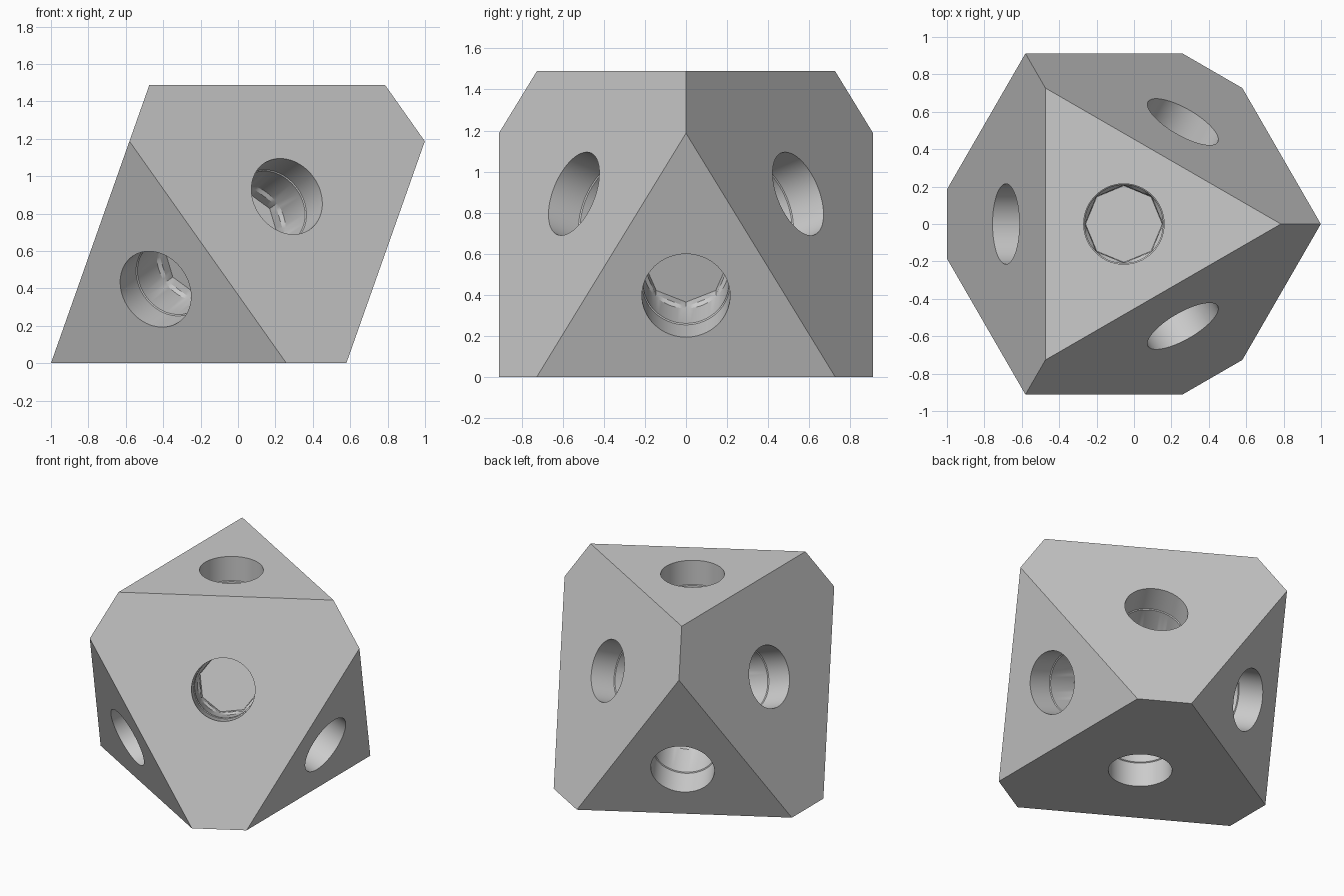
import bpy, bmesh, math
from mathutils import Vector, Matrix

if "Cube" in bpy.data.objects:
    bpy.data.objects.remove(bpy.data.objects["Cube"], do_unlink=True)

grey = bpy.data.materials.new("light_grey")
grey.use_nodes = True
grey.diffuse_color = (0.6, 0.6, 0.6, 1)
grey.node_tree.nodes["Principled BSDF"].inputs["Base Color"].default_value = grey.diffuse_color

HEX_DIST, TRI_DIST = 0.669, 0.82       # face distances from the centre
CENTRE = Vector((-0.054, 0, HEX_DIST))
TRI_RADIUS = (3 * HEX_DIST - TRI_DIST) / math.sqrt(2)
SEGMENTS = 64

# Normals of the four small triangular faces; the large faces are opposite
up = Vector((0, 0, 1))
tilted = Vector((math.sqrt(8) / 3, 0, -1 / 3))
tri_normals = [up] + [Matrix.Rotation(math.tau * i / 3, 3, "Z") @ tilted for i in range(3)]


def make_object(name, bm):
    bmesh.ops.recalc_face_normals(bm, faces=bm.faces)
    mesh = bpy.data.meshes.new(name)
    bm.to_mesh(mesh)
    bm.free()
    mesh.materials.append(grey)
    obj = bpy.data.objects.new(name, mesh)
    bpy.context.collection.objects.link(obj)
    return obj


def octagon_radius(radius, angle):
    half = math.pi / 8
    return radius * math.cos(half) / math.cos(angle % (2 * half) - half)


def add_bore(bm, normal, distance):
    """Blind round bore with a fine step and an eight-sided pocket at its end."""
    side = Vector((0, 1, 0))
    side = (side - normal * side.dot(normal)).normalized()
    other = normal.cross(side)
    # depth, radius, eight-sided
    profile = [(-0.1, 0.215, False), (0.18, 0.215, False), (0.185, 0.209, False),
               (0.405, 0.209, False), (0.425, 0.208, True), (0.485, 0.205, True)]
    rings = []
    for depth, radius, faceted in profile:
        ring = []
        for i in range(SEGMENTS):
            a = math.tau * i / SEGMENTS
            r = octagon_radius(radius, a) if faceted else radius
            ring.append(bm.verts.new(CENTRE + normal * (distance - depth)
                                     + (side * math.cos(a) + other * math.sin(a)) * r))
        rings.append(ring)
    for low, high in zip(rings, rings[1:]):
        for i in range(SEGMENTS):
            j = (i + 1) % SEGMENTS
            bm.faces.new((low[i], low[j], high[j], high[i]))
    bm.faces.new(rings[0])
    bm.faces.new(rings[-1])


# Body: hull of the four triangles, a tetrahedron with cut corners
bm = bmesh.new()
for n in tri_normals:
    for m in tri_normals:
        if m is not n:
            toward = (m - n * m.dot(n)).normalized()
            bm.verts.new(CENTRE + n * TRI_DIST + toward * TRI_RADIUS)
bmesh.ops.convex_hull(bm, input=bm.verts)
bmesh.ops.dissolve_limit(bm, angle_limit=0.02, verts=bm.verts, edges=bm.edges)
body = make_object("bored_block", bm)

# One bore in the middle of each of the eight faces
bm = bmesh.new()
for n in tri_normals:
    add_bore(bm, n, TRI_DIST)
    add_bore(bm, -n, HEX_DIST)
cutter = make_object("bore_cutter", bm)
cutter.hide_render = True

bpy.context.view_layer.objects.active = body
body.select_set(True)
cut = body.modifiers.new("bores", "BOOLEAN")
cut.operation = "DIFFERENCE"
cut.solver = "EXACT"
cut.object = cutter
bpy.ops.object.modifier_apply(modifier=cut.name)
bpy.data.objects.remove(cutter, do_unlink=True)
bpy.ops.object.shade_smooth_by_angle(angle=math.radians(20))
